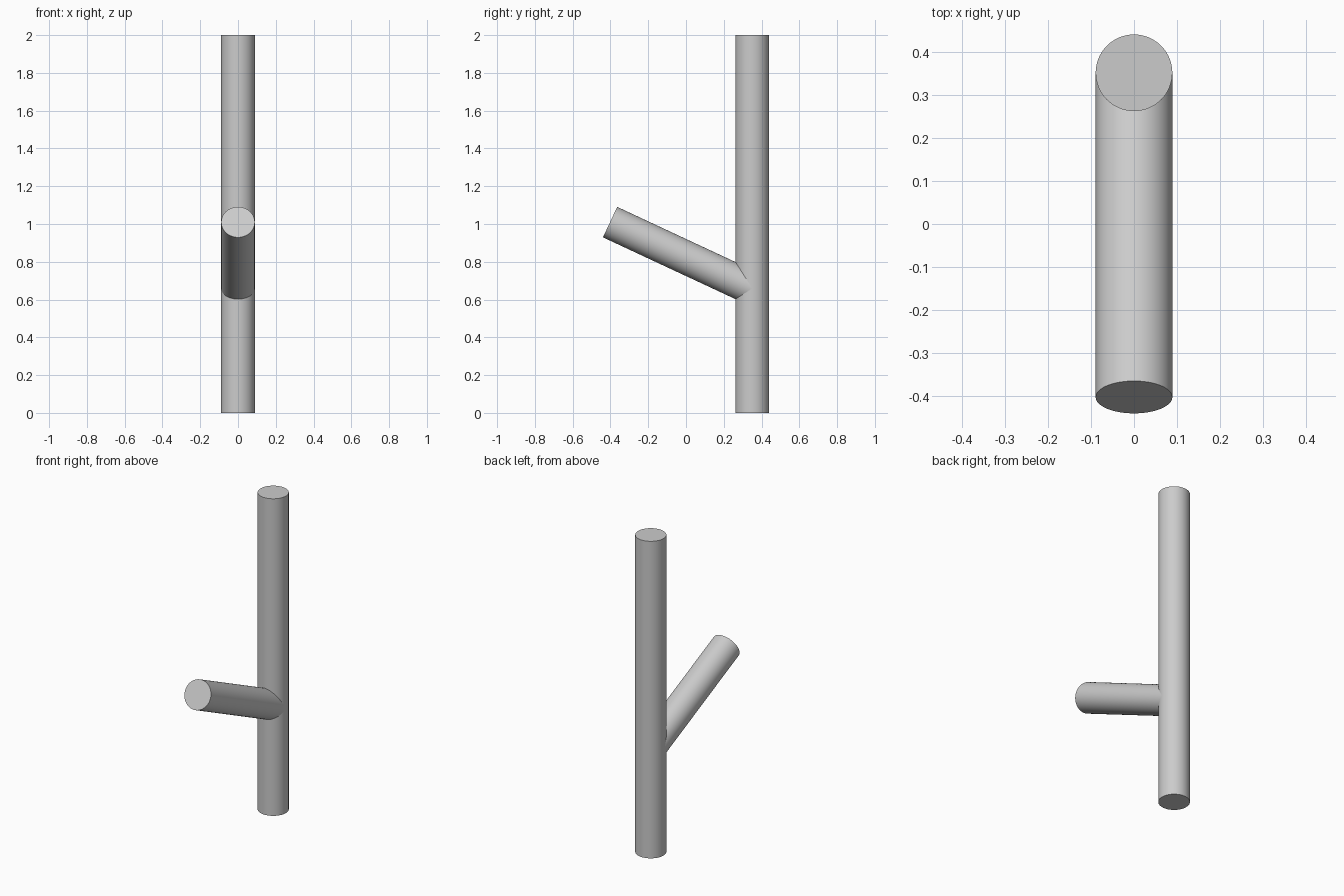
import bpy
import math
from mathutils import Vector

cube = bpy.data.objects.get("Cube")
if cube:
    bpy.data.objects.remove(cube, do_unlink=True)

RADIUS = 0.089
POST_Y = 0.351
TILT = math.radians(25)

# Single plain grey finish
grey = bpy.data.materials.new("plain_grey")
grey.use_nodes = True
colour = (0.6, 0.6, 0.6, 1)
grey.diffuse_color = colour
grey.node_tree.nodes["Principled BSDF"].inputs["Base Color"].default_value = colour


def rod(name, start, end):
    """Capped round rod between two points."""
    start, end = Vector(start), Vector(end)
    axis = end - start
    bpy.ops.mesh.primitive_cylinder_add(
        vertices=64, radius=RADIUS, depth=axis.length, location=(start + end) / 2)
    obj = bpy.context.object
    obj.name = name
    obj.rotation_euler = axis.to_track_quat("Z", "Y").to_euler()
    obj.data.materials.append(grey)
    bpy.ops.object.shade_smooth_by_angle(angle=math.radians(30))
    return obj


# Upright post
rod("upright_post", (0, POST_Y, 0), (0, POST_Y, 2))

# Branch rising forward from the post's axis
tip = Vector((0, -0.402, 1.01))
length = (POST_Y - tip.y) / math.cos(TILT)
root = tip + length * Vector((0, math.cos(TILT), -math.sin(TILT)))
rod("slanted_branch", root, tip)
